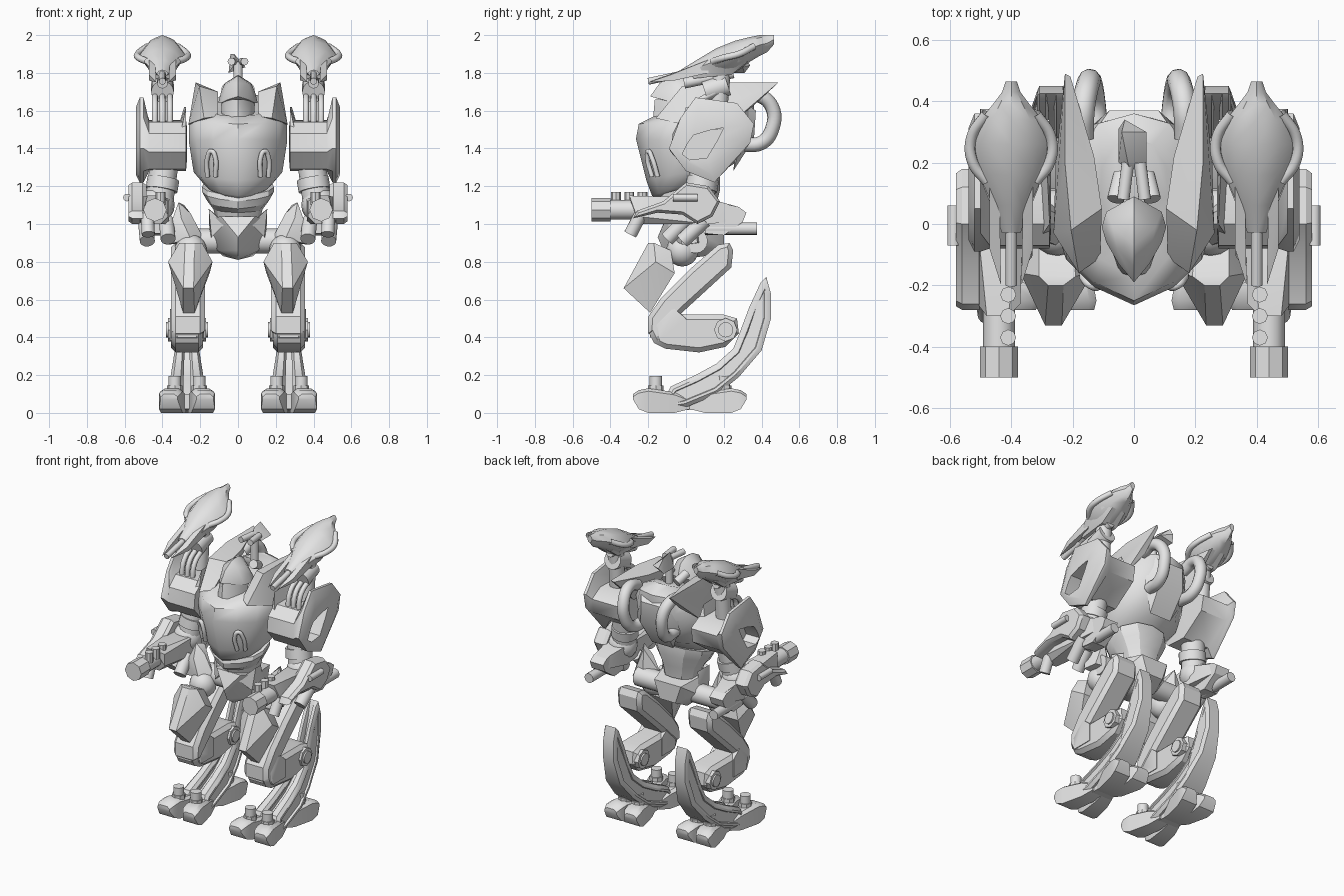
import bpy, bmesh, math
from mathutils import Vector

grey = bpy.data.materials.new("plain_grey")
grey.diffuse_color = (0.78, 0.78, 0.78, 1)


def finish(name, bm, mirror=True, angle=32):
    """Turn a bmesh into an object, optionally mirrored across x = 0."""
    bmesh.ops.recalc_face_normals(bm, faces=bm.faces)
    me = bpy.data.meshes.new(name)
    bm.to_mesh(me)
    bm.free()
    me.materials.append(grey)
    me.shade_smooth()
    me.set_sharp_from_angle(angle=math.radians(angle))
    ob = bpy.data.objects.new(name, me)
    bpy.context.collection.objects.link(ob)
    if mirror:
        ob.modifiers.new("mirror", 'MIRROR')
    return ob


def hull(name, pts, mirror=True, both=False, **kw):
    """Convex faceted part; both adds the x-flipped points."""
    bm = bmesh.new()
    for x, y, z in pts:
        bm.verts.new((x, y, z))
        if both and x:
            bm.verts.new((-x, y, z))
    res = bmesh.ops.convex_hull(bm, input=bm.verts)
    junk = {e for e in res["geom_interior"] + res["geom_unused"] if isinstance(e, bmesh.types.BMVert)}
    bmesh.ops.delete(bm, geom=list(junk), context='VERTS')
    bmesh.ops.dissolve_limit(bm, angle_limit=0.03, verts=bm.verts, edges=bm.edges)
    return finish(name, bm, mirror, **kw)


def loft(name, rings, mirror=True, **kw):
    bm = bmesh.new()
    vs = [[bm.verts.new(p) for p in r] for r in rings]
    n = len(vs[0])
    for a, b in zip(vs, vs[1:]):
        for i in range(n):
            bm.faces.new((a[i], a[(i + 1) % n], b[(i + 1) % n], b[i]))
    bm.faces.new(vs[0])
    bm.faces.new(vs[-1])
    return finish(name, bm, mirror, **kw)


def plate(name, prof, x0, x1, rim=0.02, raise_=0.015, panel=0, taper=None, c=0):
    """Side profile (y, z) extruded in x with chamfered caps and optional sunk panel."""
    bm = bmesh.new()
    a = [bm.verts.new((x0, y, z)) for y, z in prof]
    b = [bm.verts.new((x1, y, z)) for y, z in prof]
    n = len(prof)
    for i in range(n):
        bm.faces.new((a[i], a[(i + 1) % n], b[(i + 1) % n], b[i]))
    caps = [bm.faces.new(a), bm.faces.new(b)]
    bmesh.ops.recalc_face_normals(bm, faces=bm.faces)
    bmesh.ops.inset_individual(bm, faces=caps, thickness=rim, depth=raise_)
    if panel:
        bmesh.ops.inset_individual(bm, faces=caps, thickness=panel, depth=0)
        bmesh.ops.inset_individual(bm, faces=caps, thickness=0.004, depth=-0.012)
    if taper:
        for v in bm.verts:
            v.co.x = c + (v.co.x - c) * taper(v.co.z)
    return finish(name, bm)


def cyl(name, p, q, r, n=16, mirror=True):
    p, q = Vector(p), Vector(q)
    bm = bmesh.new()
    bmesh.ops.create_cone(bm, cap_ends=True, segments=n, radius1=r, radius2=r, depth=(q - p).length)
    bm.transform((q - p).to_track_quat('Z', 'Y').to_matrix().to_4x4())
    bmesh.ops.translate(bm, verts=bm.verts, vec=(p + q) / 2)
    return finish(name, bm, mirror, angle=50 if n > 10 else 20)


def ball(name, c, r):
    bm = bmesh.new()
    bmesh.ops.create_uvsphere(bm, u_segments=16, v_segments=10, radius=r)
    bmesh.ops.translate(bm, verts=bm.verts, vec=c)
    return finish(name, bm, angle=60)


def hose(name, pts, r):
    cu = bpy.data.curves.new(name, 'CURVE')
    cu.dimensions, cu.bevel_depth, cu.bevel_resolution, cu.resolution_u = '3D', r, 3, 6
    sp = cu.splines.new('BEZIER')
    sp.bezier_points.add(len(pts) - 1)
    for b, p in zip(sp.bezier_points, pts):
        b.co, b.handle_left_type, b.handle_right_type = p, 'AUTO', 'AUTO'
    tmp = bpy.data.objects.new(name, cu)
    bm = bmesh.new()
    bm.from_mesh(bpy.data.meshes.new_from_object(tmp))
    bpy.data.objects.remove(tmp)
    return finish(name, bm, angle=60)


def body_ring(w, yf, yb, zf, zb):
    d = yb - yf
    half = [(0, 0), (.5, .1), (.85, .25), (1, .45), (.95, .72), (.55, .94), (0, 1)]
    pts = half + [(-x, t) for x, t in half[-2:0:-1]]
    return [(x * w, yf + t * d, zf + (zb - zf) * t) for x, t in pts]


# Torso
loft("torso", [body_ring(*s) for s in [
    (.10, -.14, .12, 1.13, 1.2), (.175, -.18, .18, 1.15, 1.27), (.235, -.21, .27, 1.23, 1.33),
    (.26, -.265, .33, 1.45, 1.42), (.26, -.25, .36, 1.53, 1.56), (.21, -.17, .36, 1.57, 1.66),
    (.11, -.06, .28, 1.57, 1.71)]], mirror=False, angle=48)
loft("abdomen", [body_ring(*s) for s in [
    (.11, -.08, .15, .98, 1.02), (.13, -.11, .16, 1.06, 1.1), (.165, -.15, .18, 1.08, 1.18),
    (.19, -.16, .18, 1.12, 1.23), (.19, -.15, .18, 1.15, 1.25)]], mirror=False, angle=25)
hull("shoulder_wing", [(.225, .49, 1.75), (.207, .48, 1.74), (.255, .2, 1.5), (.262, -.03, 1.53), (.18, -.16, 1.56),
     (.11, -.11, 1.57), (.105, .05, 1.70), (.13, .22, 1.71), (.205, -.02, 1.73), (.225, .2, 1.75), (.2, .35, 1.62)])
hose("chest_vent", [(.12, -.180, 1.25), (.12, -.205, 1.35), (.14, -.20, 1.385), (.162, -.18, 1.35), (.162, -.15, 1.25)], .013)
hose("back_hose", [(.17, .28, 1.66), (.165, .38, 1.68), (.15, .455, 1.62), (.14, .455, 1.5), (.13, .40, 1.43), (.12, .29, 1.42)], .038)
hull("back_pack", [(.13, .3, 1.65), (.16, .3, 1.45), (.08, .37, 1.6), (.09, .36, 1.45), (.08, .25, 1.28)], mirror=False, both=True)

# Head
hull("helmet", [(0, -.19, 1.675), (.05, -.13, 1.66), (.09, -.06, 1.64), (.105, -.01, 1.64), (.09, .04, 1.66), (0, .09, 1.68),
     (0, -.14, 1.745), (0, -.07, 1.785), (0, .0, 1.79), (.055, -.08, 1.745), (.07, -.01, 1.745), (.09, -.02, 1.70), (0, .06, 1.76)],
     mirror=False, both=True, angle=45)
hull("face", [(.075, -.08, 1.66), (.09, -.0, 1.65), (.045, -.16, 1.55), (.085, -.05, 1.55), (0, -.165, 1.66), (0, -.175, 1.55)],
     mirror=False, both=True)

# Small top turret
cyl("turret_post", (0, .18, 1.68), (0, .18, 1.86), .025, mirror=False)
hull("turret_plate", [(-.05, .2, 1.8), (-.05, .31, 1.8), (-.03, .34, 1.84), (-.01, .17, 1.86), (-.04, .3, 1.9), (-.02, .2, 1.9),
     (.04, .3, 1.83), (.04, .2, 1.83)], mirror=False)
cyl("turret_barrel", (.02, .2, 1.86), (.035, .08, 1.86), .02)
cyl("collar_stub", (.04, .16, 1.68), (.06, .08, 1.72), .028)

# Shoulder pods with a hollow outer face
core = [(-.08, 1.38), (-.07, 1.48), (.0, 1.54), (.25, 1.55), (.34, 1.5), (.32, 1.4), (.15, 1.28), (.0, 1.29)]
outer = [(-.09, 1.40), (-.03, 1.56), (.05, 1.67), (.27, 1.64), (.36, 1.53), (.34, 1.43), (.15, 1.22), (.0, 1.28)]
rim = [(-.05, 1.40), (-.0, 1.53), (.06, 1.62), (.25, 1.58), (.31, 1.52), (.29, 1.44), (.14, 1.26), (.02, 1.32)]
hole = [(-.02, 1.37), (.01, 1.43), (.04, 1.47), (.12, 1.495), (.2, 1.51), (.17, 1.45), (.11, 1.35), (.02, 1.34)]
loft("shoulder_pod", [[(x, y, z) for y, z in p] for x, p in
     [(.27, hole), (.275, core), (.47, core), (.50, outer), (.52, outer), (.54, rim), (.54, hole), (.44, hole)]], angle=35)
hull("pod_inner_fin", [(.275, -.05, 1.4), (.31, -.05, 1.45), (.275, .0, 1.62), (.285, .22, 1.62), (.275, .3, 1.45), (.32, .25, 1.5)])
for dx in (-.04, 0, .04):
    hose("mount_strut", [(.40 + dx, .02, 1.5), (.40 + dx, .05, 1.63), (.40 + dx, .16, 1.70)], .016)
cyl("mount_post", (.40, .16, 1.5), (.40, .19, 1.84), .05)
cyl("mount_collar", (.40, .1, 1.70), (.40, .22, 1.74), .06)

# Shoulder weapons
def gun_ring(y, z, w, h):
    return [(.40 + w * a, y, z + h * b) for a, b in
            [(0, 1), (.62, .75), (1, .05), (.65, -.65), (0, -1), (-.65, -.65), (-1, .05), (-.62, .75)]]
loft("weapon_shell", [gun_ring(*s) for s in [
    (-.03, 1.795, .03, .02), (.06, 1.825, .06, .045), (.16, 1.86, .105, .07), (.26, 1.885, .125, .085),
    (.34, 1.925, .10, .065), (.39, 1.945, .06, .055), (.43, 1.955, .03, .045), (.465, 1.975, .018, .025)]], angle=40)
hull("weapon_belly", [(.40 + s * w, y, z) for s in (-1, 1) for w, y, z in
     [(.09, .12, 1.85), (.10, .28, 1.87), (.05, .04, 1.77), (.055, .24, 1.79), (.05, .33, 1.86), (.05, .02, 1.81)]])
for dx in (-.055, .055):
    hull("weapon_prong", [(.40 + dx + sx, y, z) for sx in (-.016, .016) for y, z in
         [(.12, 1.87), (.12, 1.80), (-.06, 1.76), (-.08, 1.79)]] + [(.40 + dx * .6, -.2, 1.75)])
cyl("weapon_barrel", (.40, .1, 1.82), (.40, -.2, 1.755), .018)
cyl("weapon_under_barrel", (.40, .25, 1.80), (.40, -.01, 1.745), .028)
for s in (-1, 1):
    hose("weapon_hose", [(.40 + s * a, y, z) for a, y, z in [(.08, .14, 1.86), (.125, .2, 1.88), (.13, .28, 1.9), (.08, .36, 1.94)]], .018)

# Arms
cyl("upper_arm", (.39, .1, 1.32), (.42, .07, 1.1), .075)
cyl("arm_cuff", (.395, .09, 1.24), (.405, .08, 1.18), .085)
ball("elbow", (.43, .07, 1.10), .095)
hull("forearm", [(x, y, z) for x, y, z in [
    (.37, -.26, 1.04), (.37, -.26, 1.12), (.41, -.3, 1.15), (.48, -.3, 1.15), (.51, -.26, 1.04), (.41, -.26, 1.0), (.47, -.26, 1.0),
    (.36, .1, 1.13), (.36, .12, 1.0), (.52, .12, 1.0), (.52, .1, 1.14), (.41, .28, 1.09), (.48, .28, 1.09), (.41, .3, 1.02), (.48, .3, 1.02)]])
cyl("gun_barrel", (.44, -.25, 1.075), (.44, -.42, 1.075), .052, n=12)
cyl("gun_muzzle", (.44, -.40, 1.075), (.44, -.50, 1.075), .062, n=8)
for i in range(3):
    y = -.37 + i * .07
    cyl("gun_knob", (.41, y, 1.1), (.41, y, 1.17), .026, n=8)
plate("arm_guard", [(-.28, 1.03), (-.26, 1.07), (-.12, 1.12), (.0, 1.22), (.12, 1.2), (.18, 1.12), (.14, 1.04), (.06, 1.0),
      (-.02, 1.05), (-.15, 1.06)], .505, .56, rim=.015, raise_=.02)
cyl("guard_knob", (.588, -.07, 1.14), (.588, .06, 1.14), .02)
cyl("rear_tube", (.47, .1, .975), (.47, .375, .975), .032)
cyl("lower_barrel", (.48, -.24, 1.05), (.475, -.295, .945), .035)
cyl("lower_barrel_inner", (.38, .0, 1.02), (.37, -.1, .92), .04)
cyl("lower_barrel_rear", (.49, .1, 1.02), (.48, -.02, .91), .04)
hull("rear_block", [(x, y, z) for x in (.40, .5) for y, z in [(.1, 1.13), (.28, 1.09), (.32, 1.06), (.3, 1.01), (.1, .95), (.2, .94)]])

# Pelvis
hull("pelvis", [(.15, -.02, 1.03), (.09, -.1, 1.04), (0, -.12, 1.0), (0, -.15, .93), (0, -.12, .86), (0, -.05, .81), (.11, 0, .86),
     (.15, .1, .93), (.1, .2, 1.0), (.06, .2, .88), (.08, .1, .83)], mirror=False, both=True)
hull("pelvis_horn", [(.155, -.03, 1.08), (.13, .06, 1.06), (.07, -.1, 1.0), (.14, -.05, .93), (.15, .08, .92)])
cyl("hip_axle", (.08, .05, .91), (.32, .05, .91), .065)
hull("hip_fin", [(.315, .0, 1.115), (.285, .05, 1.1), (.36, -.04, .99), (.385, -.02, .89), (.36, .06, .9), (.27, .08, .9),
     (.25, -.07, .92), (.185, .0, .93), (.25, .0, 1.055), (.30, -.05, 1.03)])

# Legs
ball("hip_ball", (.25, -.02, .86), .085)
plate("thigh", [(.17, .89), (.23, .90), (.25, .86), (.24, .77), (.0, .55), (-.15, .41), (-.2, .42), (-.2, .51), (-.13, .61), (.02, .76)],
      .20, .33, rim=.025, raise_=.025)
hull("thigh_armour", [(.19, -.17, .9), (.31, -.17, .9), (.20, -.08, .86), (.31, -.08, .86), (.135, -.16, .8), (.37, -.16, .8),
     (.15, -.06, .74), (.35, -.06, .74), (.235, -.33, .66), (.29, -.33, .66), (.23, -.19, .53), (.29, -.19, .53),
     (.23, -.2, .9), (.28, -.2, .9)])
plate("shin", [(-.2, .43), (-.17, .37), (-.11, .34), (.07, .32), (.21, .35), (.28, .42), (.27, .5), (.2, .52), (.0, .52), (-.11, .54), (-.19, .49)],
      .21, .33, rim=.025, raise_=.025)
hull("knee_block", [(x, y, z) for x in (.18, .36) for y, z in [(-.14, .38), (-.15, .46), (-.06, .55), (.0, .5), (.0, .38)]] +
     [(x, -.19, z) for x in (.22, .32) for z in (.4, .52)])
cyl("ankle_hub", (.17, .21, .44), (.37, .21, .44), .062, n=8)
cyl("ankle_pin", (.16, .21, .44), (.38, .21, .44), .04)

# Crescent lower legs: two side blades joined by a rear spine
slim = lambda z: max(.55, 1.2 - 1.9 * max(0, z - .1))
outer_arc = [(.425, .72), (.45, .63), (.45, .5), (.40, .33), (.28, .19), (.17, .10), (.0, .03)]
inner_arc = [(-.09, .02), (-.11, .08), (-.08, .14), (.05, .2), (.16, .26), (.25, .34), (.29, .44), (.335, .56), (.395, .69)]
for x0, x1 in ((.20, .238), (.302, .34)):
    plate("leg_blade", outer_arc + inner_arc, x0, x1, rim=.02, raise_=.015, panel=.014, taper=slim, c=.27)
plate("leg_spine", outer_arc + [(-.05, .03), (.0, .09), (.16, .18), (.25, .26), (.32, .38), (.36, .54), (.405, .69)],
      .225, .315, rim=.004, raise_=0, taper=slim, c=.27)

# Feet: two front toes and two heel toes around a central sole
hull("sole", [(x, y, z) for x in (.20, .34) for y, z in [(-.12, .02), (.16, .01), (-.12, .1), (.14, .09)]])
for s in (-1, 1):
    for name, yt, yb, wide, h in (("front_toe", -.28, .02, .09, .11), ("heel_toe", .32, .08, .07, .1)):
        d = 1 if yt < 0 else -1
        pts = []
        for t, z0, z1, w in ((0, .07, .10, .045), (.03, .02, .12, .058), (.08, 0, .13, .058), (.22, 0, .11, .05), (.3, .02, .08, .04)):
            xc = .27 + s * (wide + .005 - .18 * t)
            pts += [(xc + e * w, yt + d * t, z) for e in (-1, 1) for z in (z0, z1 - .015)]
            pts += [(xc + e * w * .6, yt + d * t, z1) for e in (-1, 1)]
        hull(name, pts)
        xc, yc = .27 + s * wide * .72, yt + d * .12
        cyl("toe_piston", (xc, yc, .08), (xc, yc, .195), .034)
        cyl("toe_piston_cap", (xc, yc, .08), (xc, yc, .145), .042, n=8)
